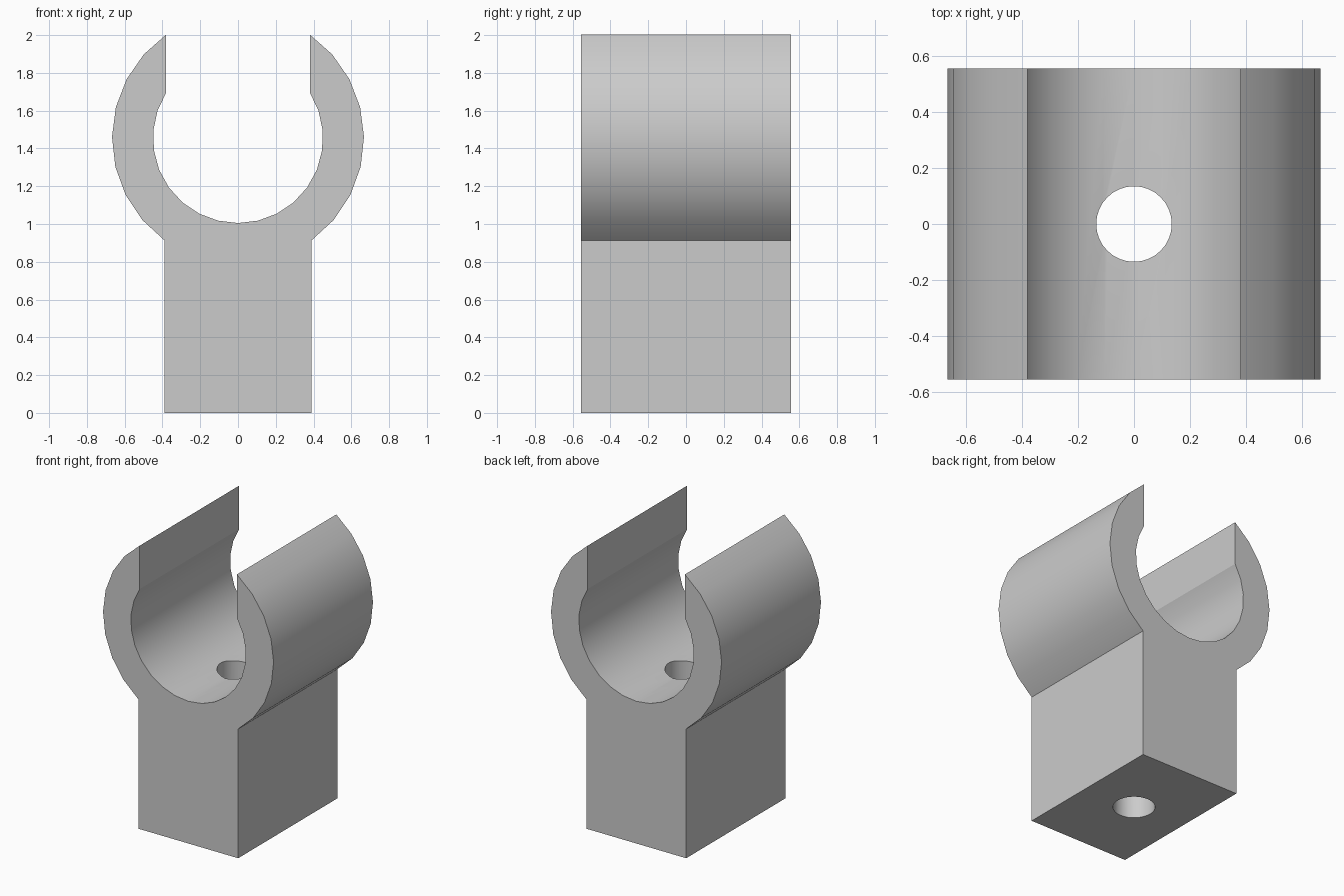
import bpy
import bmesh
from math import sin, cos, asin, pi, radians

if "Cube" in bpy.data.objects:
    bpy.data.objects.remove(bpy.data.objects["Cube"], do_unlink=True)

CENTRE = 1.455       # height of the ring axis
R_OUT, R_IN = 0.667, 0.45
STEM = 0.39          # half width of the stem
GAP = 0.38           # half width of the mouth
DEPTH = 1.11
HOLE = 0.135

grey = bpy.data.materials.new("plain grey")
grey.use_nodes = True
COLOUR = (0.6, 0.6, 0.6, 1)
grey.diffuse_color = COLOUR
grey.node_tree.nodes["Principled BSDF"].inputs["Base Color"].default_value = COLOUR


def arc(radius, start, end, steps):
    angles = [start + (end - start) * i / steps for i in range(steps + 1)]
    return [(radius * cos(a), CENTRE + radius * sin(a)) for a in angles]


# Clip outline: stem, outer ring, mouth and inner trough, mirrored across x
tip_out, tip_in = pi / 2 - asin(GAP / R_OUT), pi / 2 - asin(GAP / R_IN)
right = [(STEM, 0)]
right += arc(R_OUT, asin(STEM / R_OUT) - pi / 2, tip_out, 8)
right += arc(R_IN, tip_in, -pi / 2, 9)
left = [(-x, z) for x, z in reversed(right[:-1])]

bm = bmesh.new()
face = bm.faces.new([bm.verts.new((x, -DEPTH / 2, z)) for x, z in right + left])
grown = bmesh.ops.extrude_face_region(bm, geom=[face])
bmesh.ops.translate(bm, vec=(0, DEPTH, 0),
                    verts=[g for g in grown["geom"] if isinstance(g, bmesh.types.BMVert)])
bmesh.ops.recalc_face_normals(bm, faces=bm.faces)
mesh = bpy.data.meshes.new("pipe_clip")
bm.to_mesh(mesh)
bm.free()
mesh.materials.append(grey)
clip = bpy.data.objects.new("pipe_clip", mesh)
bpy.context.collection.objects.link(clip)

# Screw hole running down through the stem
bpy.ops.mesh.primitive_cylinder_add(vertices=32, radius=HOLE, depth=1.6, location=(0, 0, 0.5))
cutter = bpy.context.object
cutter.name = "screw_hole_cutter"
cutter.data.materials.append(grey)
cutter.hide_render = True

cut = clip.modifiers.new("screw_hole", "BOOLEAN")
cut.operation = "DIFFERENCE"
cut.solver = "EXACT"
cut.object = cutter

# Bake the cut, then smooth the curved walls
bpy.ops.object.select_all(action="DESELECT")
clip.select_set(True)
bpy.context.view_layer.objects.active = clip
bpy.ops.object.modifier_apply(modifier=cut.name)
bpy.data.objects.remove(cutter, do_unlink=True)
bpy.ops.object.shade_smooth_by_angle(angle=radians(20))
